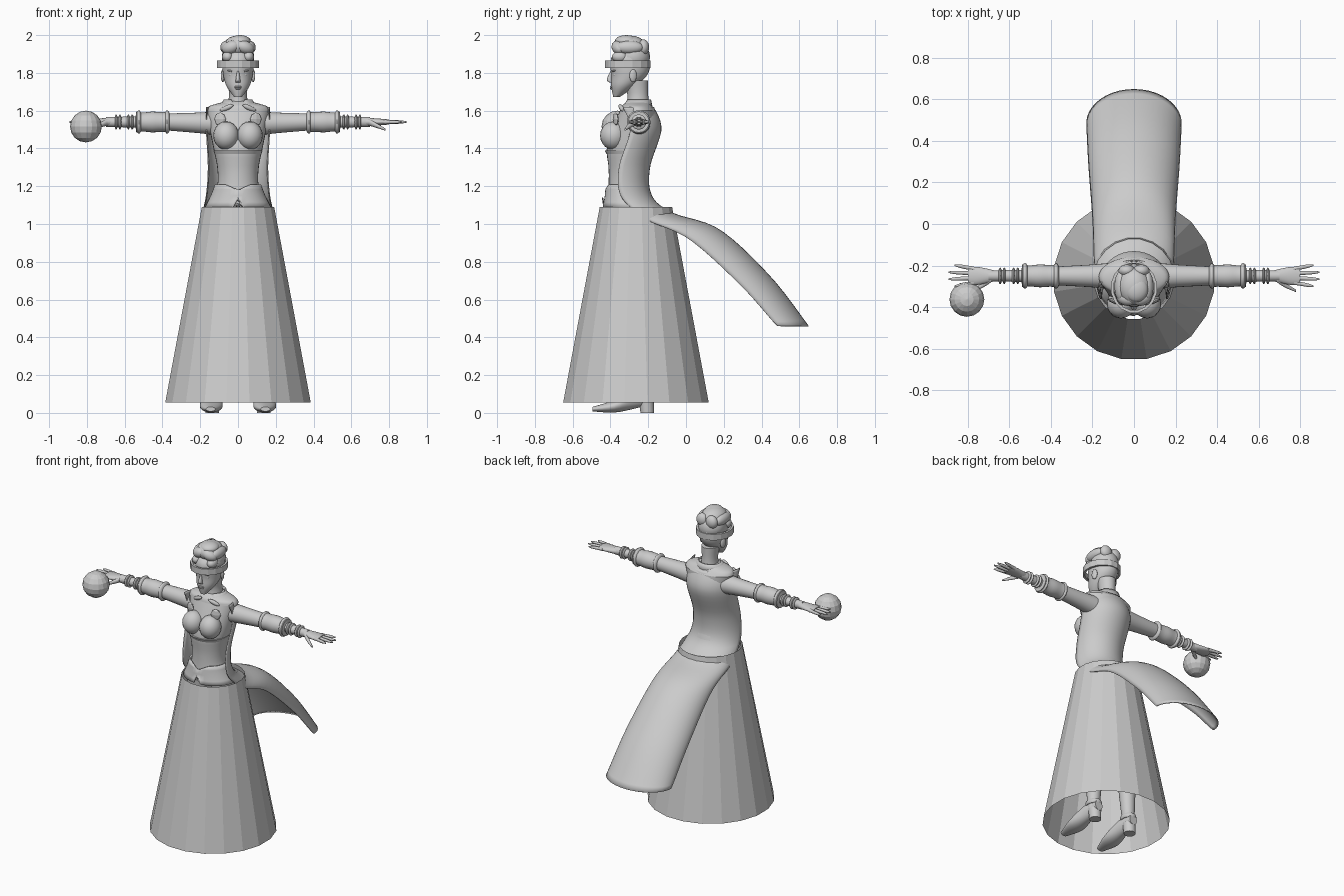
import bpy, bmesh, math
from mathutils import Matrix, Vector

cube = bpy.data.objects.get("Cube")
if cube:
    bpy.data.objects.remove(cube, do_unlink=True)

tone = 0.6
grey = bpy.data.materials.new("plain_grey")
grey.use_nodes = True
grey.diffuse_color = (tone, tone, tone, 1)
grey.node_tree.nodes["Principled BSDF"].inputs["Base Color"].default_value = (tone, tone, tone, 1)


def finish(name, bm, smooth=True):
    bmesh.ops.recalc_face_normals(bm, faces=bm.faces[:])
    mesh = bpy.data.meshes.new(name)
    bm.to_mesh(mesh)
    bm.free()
    mesh.materials.append(grey)
    if smooth:
        mesh.polygons.foreach_set("use_smooth", [True] * len(mesh.polygons))
        mesh.set_sharp_from_angle(angle=math.radians(50))
    obj = bpy.data.objects.new(name, mesh)
    bpy.context.collection.objects.link(obj)
    return obj


def thicken(obj, amount):
    obj.modifiers.new("thickness", 'SOLIDIFY').thickness = amount


def blend(values, t):
    """Smooth curve through evenly spaced values, t from 0 to 1."""
    last = len(values) - 1
    i = max(0, min(int(t * last), last - 1))
    f = t * last - i
    a, b, c, d = (values[min(max(k, 0), last)] for k in range(i - 1, i + 3))
    return b + (c - a + (a * 2 - b * 5 + c * 4 - d + ((b - c) * 3 + d - a) * f) * f) * (f / 2)


def bridge(bm, rows, closed=True):
    count = len(rows[0])
    for low, high in zip(rows, rows[1:]):
        for i in range(count if closed else count - 1):
            j = (i + 1) % count
            bm.faces.new((low[i], low[j], high[j], high[i]))


def tube(name, path, widths, depths=None, side=1, steps=12, segs=24, caps=True, smooth=True):
    """Oval rings along a path, in planes square to its main direction."""
    path = [Vector((x * side, y, z)) for x, y, z in path]
    span = path[-1] - path[0]
    along = max(range(3), key=lambda k: abs(span[k]))
    across, up = [k for k in range(3) if k != along]
    bm = bmesh.new()
    rows = []
    for step in range(steps + 1):
        t = step / steps
        centre, wide = blend(path, t), blend(widths, t)
        deep = blend(depths, t) if depths else wide
        row = []
        for i in range(segs):
            angle = math.tau * ((i if smooth else i + 0.5) / segs - 0.25)
            point = centre.copy()
            point[across] += wide * math.cos(angle)
            point[up] += deep * math.sin(angle)
            row.append(bm.verts.new(point))
        rows.append(row)
    bridge(bm, rows)
    if caps:
        bm.faces.new(rows[0])
        bm.faces.new(rows[-1])
    return finish(name, bm, smooth)


def column(name, bottom, top, widths, fronts, backs, **options):
    """Upright tube given by half widths and by its front and back outlines."""
    last = len(fronts) - 1
    path = [(0, (f + b) / 2, bottom + (top - bottom) * i / last) for i, (f, b) in enumerate(zip(fronts, backs))]
    depths = [(b - f) / 2 for f, b in zip(fronts, backs)]
    return tube(name, path, widths, depths, **options)


def blob(name, centre, radii, tilt=(0, 0), segs=20, smooth=True):
    """Ellipsoid, leaned about y and turned about z."""
    bm = bmesh.new()
    bmesh.ops.create_uvsphere(bm, u_segments=segs, v_segments=segs // 2, radius=1)
    turn = Matrix.Rotation(tilt[1], 4, 'Z') @ Matrix.Rotation(tilt[0], 4, 'Y')
    bm.transform(Matrix.Translation(centre) @ turn @ Matrix.Diagonal((*radii, 1)))
    return finish(name, bm, smooth)


# Skirt: faceted open cone
skirt_y = -0.265
tube("skirt", [(0, skirt_y, 0.055), (0, skirt_y, 1.09)], [0.39, 0.194],
     steps=1, segs=20, caps=False, smooth=False)

# Torso, shoulders and underbust ridge
column("torso", 1.1, 1.6, [.15, .11, .11, .13, .15, .17],
       [-.42, -.41, -.41, -.42, -.39, -.35], [-.17, -.2, -.2, -.17, -.15, -.16], segs=32)
column("shoulders", 1.6, 1.65, [.17, .15, .06], [-.35, -.34, -.31], [-.16, -.18, -.2], segs=32)
column("underbust_ridge", 1.37, 1.39, [.124, .131], [-.42, -.43], [-.19, -.18], steps=1, segs=32)

# Flared waist panel with a front notch and a pointed upper edge
peplum = column("peplum", 1.09, 1.21, [.175, .145, .122], [-.44, -.43, -.425], [-.155, -.18, -.2],
                steps=4, segs=40, caps=False)
for vertex in peplum.data.vertices:
    x, y, z = vertex.co
    if y < skirt_y and z < 1.1 and abs(x) < 0.01:
        vertex.co.z += 0.055
    elif y < skirt_y and z > 1.2:
        vertex.co.z -= 0.03 * max(0, 1 - abs(x) * 15)
thicken(peplum, 0.01)

# Open coat that flows into the trailing cape: arched rows from shoulder to tail
coat_widths = [.17, .17, .16, .17, .19, .2, .22, .23]
coat_backs = [-.17, -.13, -.19, -.18, -.07, .18, .45, .65]
coat_heights = [1.62, 1.5, 1.3, 1.15, 1.06, .97, .72, .46]
bm = bmesh.new()
rows = []
for step in range(41):
    t = step / 40
    wide, back, height = (blend(values, t) for values in (coat_widths, coat_backs, coat_heights))
    droop = 0.05 * max(0, math.sin(math.tau * (t - 0.5)))
    row = []
    for i in range(21):
        angle = math.pi * (i / 20 - 0.5)
        inset = 1 - math.cos(angle)
        row.append(bm.verts.new((wide * math.sin(angle), back - 0.165 * inset, height - droop * inset)))
    rows.append(row)
bridge(bm, rows, closed=False)
thicken(finish("coat_and_cape", bm), 0.006)

# Neck and standing collar with an open throat
column("neck", 1.6, 1.76, [.06, .048, .055], [-.32, -.31, -.33], [-.19, -.2, -.2])
collar = column("collar", 1.61, 1.66, [.105, .075], [-.35, -.32], [-.175, -.185], steps=2, caps=False)
for vertex in collar.data.vertices:
    if vertex.co.y < -0.3 and abs(vertex.co.x) < 0.03:
        vertex.co.z -= 0.02
thicken(collar, 0.008)

# Head and face
column("head", 1.673, 1.945, [.02, .06, .077, .083, .08, .04],
       [-.385, -.396, -.395, -.4, -.39, -.33], [-.35, -.27, -.21, -.19, -.2, -.24], steps=20, segs=32)
tube("nose", [(0, -.394, 1.75), (0, -.402, 1.765), (0, -.392, 1.81)], [.014, .012, .005], [.012, .017, .008], segs=12)
blob("upper_lip", (0, -.393, 1.726), (.02, .01, .005))
blob("lower_lip", (0, -.392, 1.717), (.017, .01, .005))
for s in (-1, 1):
    blob("eye", (s * .033, -.374, 1.79), (.015, .01, .008))
    blob("brow", (s * .035, -.38, 1.81), (.022, .011, .005), (-s * .15, s * .3))
    blob("ear", (s * .08, -.28, 1.785), (.01, .02, .034), (0, s * .3))

# Headband and swept-up hair
headband = column("headband", 1.825, 1.866, [.113, .113], [-.43, -.43], [-.185, -.185],
                  steps=1, segs=16, caps=False, smooth=False)
thicken(headband, 0.014)
blob("hair_back", (0, -.28, 1.885), (.086, .09, .085))
blob("hair_crown", (0, -.3, 1.94), (.078, .09, .058))
blob("hair_top_roll", (.01, -.315, 1.968), (.058, .062, .032))
for s in (-1, 1):
    blob("hair_front_roll", (s * .038, -.358, 1.935), (.05, .035, .034), (s * .35, s * .3))
    blob("hair_temple_sweep", (s * .055, -.35, 1.885), (.03, .042, .03), (s * .6, 0))
    blob("hair_side_roll", (s * .062, -.3, 1.935), (.032, .075, .035))
    blob("hair_nape_roll", (s * .035, -.225, 1.935), (.04, .03, .042))

arm_y, arm_z = -0.25, 1.54
for s in (-1, 1):
    # Bodice details
    blob("bust", (s * .063, -.385, 1.468), (.068, .07, .075))
    blob("lapel", (s * .06, -.342, 1.615), (.04, .012, .013), (s * .4, s * .3))
    blob("brooch", (s * .095, -.372, 1.555), (.033, .012, .036), (0, s * .35), 8, False)

    # Sleeve, gathered cuff, bare forearm and bracelets
    tube("sleeve", [(.12, arm_y, 1.533), (.37, arm_y, arm_z)], [.062, .052, .045], side=s)
    tube("cuff", [(.37, arm_y, arm_z), (.54, arm_y, arm_z)], [.055, .052, .055, .05, .055], side=s)
    for x in (.375, .525):
        blob("cuff_roll", (s * x, arm_y, arm_z), (.02, .062, .062))
    tube("forearm", [(.5, arm_y, arm_z), (.7, arm_y, arm_z)], [.03, .026], side=s)
    for x in (.56, .58, .625, .645):
        blob("bracelet", (s * x, arm_y, arm_z), (.01, .04, .04))

    # Hand
    tube("palm", [(.67, arm_y, arm_z), (.8, arm_y, arm_z)], [.025, .035, .044, .04], [.023, .019, .013], side=s)
    for i in range(4):
        reach = .865 if i in (0, 3) else .893
        tube("finger", [(.77, -.216 - i * .022, arm_z), (reach, -.198 - i * .034, arm_z)],
             [.012, .01, .009, .004], side=s, segs=10)
    tube("thumb", [(.69, -.265, arm_z), (.73, -.295, 1.523), (.78, -.322, 1.5)], [.018, .013, .006], side=s, segs=10)

    # Legs and heeled shoes under the skirt
    tube("leg", [(.14, -.22, .06), (.13, -.225, .34), (.12, -.25, .6), (.085, -.28, 1.1)],
         [.035, .053, .055, .08], side=s)
    tube("shoe", [(.145, -.495, .02), (.142, -.38, .035), (.138, -.27, .075), (.137, -.17, .085)],
         [.025, .06, .045, .028], [.012, .033, .052, .035], side=s)
    tube("shoe_heel", [(.137, -.205, 0), (.137, -.21, .07)], [.036, .04], side=s, steps=1)
    tube("ankle_cuff", [(.138, -.22, .1), (.138, -.22, .13)], [.042, .047, .042], [.05, .055, .05], side=s)

# Faceted ball at the right hand
blob("ball", (-.805, -.363, 1.516), (.084, .084, .084), segs=16, smooth=False)
